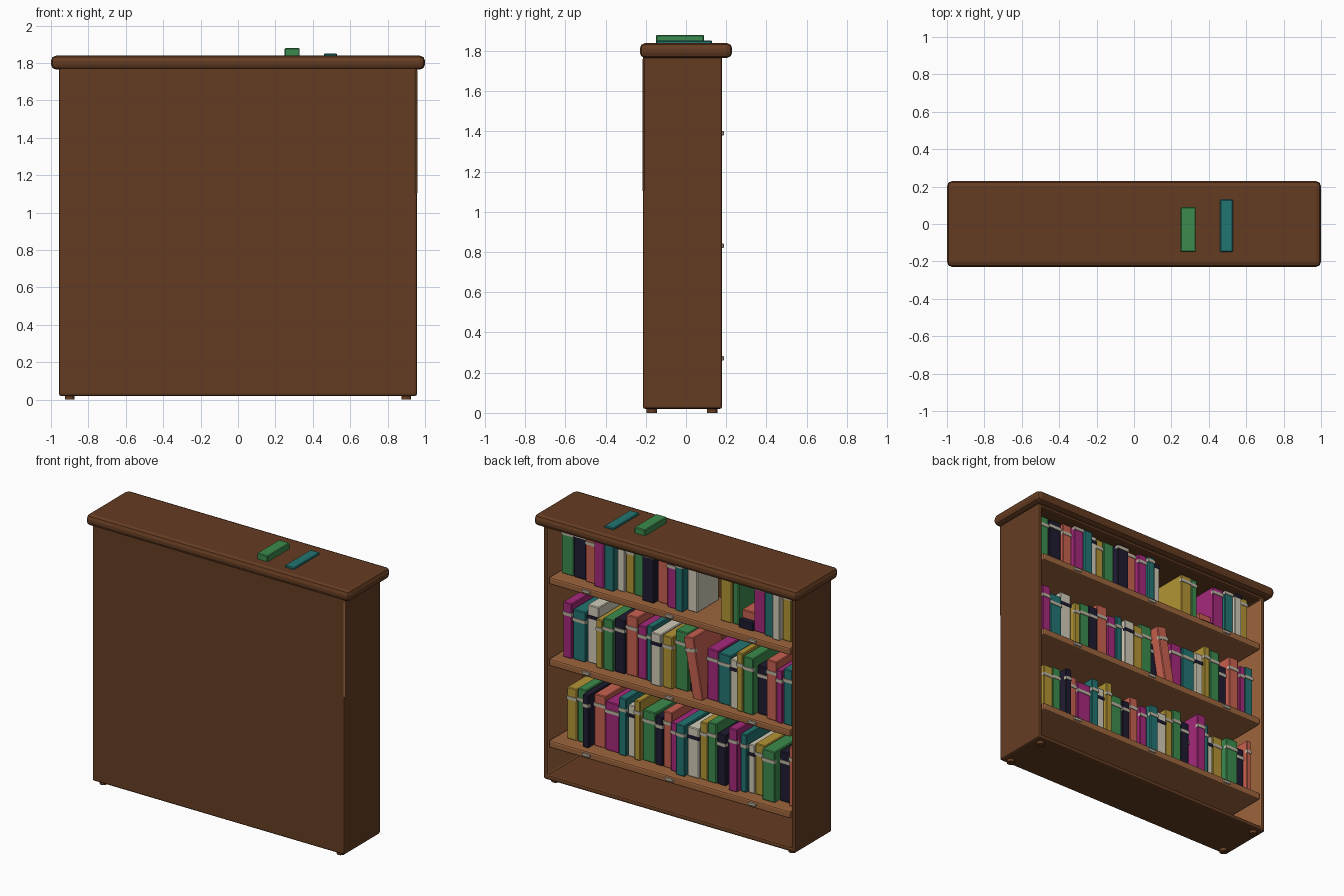
import bpy, bmesh, math, random
from mathutils import Matrix, Vector

random.seed(4)
cube = bpy.data.objects.get("Cube")
if cube:
    bpy.data.objects.remove(cube, do_unlink=True)


def material(name, r, g, b):
    m = bpy.data.materials.new(name)
    m.use_nodes = True
    m.diffuse_color = (r, g, b, 1)
    m.node_tree.nodes["Principled BSDF"].inputs["Base Color"].default_value = (r, g, b, 1)
    return m


dark_wood = material("dark wood", .13, .046, .016)
light_wood = material("light wood", .34, .13, .047)
label = material("label", .50, .46, .36)
cloth = {
    "G": material("green cloth", .045, .26, .075),
    "N": material("navy cloth", .014, .012, .032),
    "C": material("coral cloth", .58, .12, .08),
    "M": material("magenta cloth", .38, .022, .20),
    "T": material("teal cloth", .016, .18, .17),
    "W": material("cream cloth", .64, .60, .48),
    "Y": material("mustard cloth", .45, .30, .035),
}


def finish(bm, name, mats, bevel=0, segments=1):
    mesh = bpy.data.meshes.new(name)
    bm.to_mesh(mesh)
    bm.free()
    for m in mats:
        mesh.materials.append(m)
    ob = bpy.data.objects.new(name, mesh)
    bpy.context.scene.collection.objects.link(ob)
    if bevel:
        mod = ob.modifiers.new("soft edges", "BEVEL")
        mod.width, mod.segments = bevel, segments
    return ob


def add_box(bm, lo, hi, mat=0):
    lo, hi = Vector(lo), Vector(hi)
    matrix = Matrix.Translation((lo + hi) / 2) @ Matrix.Diagonal((*(hi - lo), 1))
    verts = bmesh.ops.create_cube(bm, size=1, matrix=matrix)["verts"]
    for f in {f for v in verts for f in v.link_faces}:
        f.material_index = mat
    return verts


def box(name, lo, hi, mat, bevel=0, segments=1):
    bm = bmesh.new()
    add_box(bm, lo, hi)
    return finish(bm, name, [mat], bevel, segments)


# Case: a box hollowed from the open side, with light inner side walls
bm = bmesh.new()
add_box(bm, (-.957, -.215, .02), (.957, .18, 1.78))
bm.normal_update()
opening = max(bm.faces, key=lambda f: f.normal.y)
bmesh.ops.inset_individual(bm, faces=[opening], thickness=.045)
cavity = bmesh.ops.extrude_discrete_faces(bm, faces=[opening])["faces"][0]
bmesh.ops.translate(bm, verts=cavity.verts, vec=(0, -.37, 0))
bm.normal_update()
for f in bm.faces:
    if abs(f.normal.x) > .9 and abs(f.calc_center_median().x) < .93:
        f.material_index = 1
finish(bm, "case", [dark_wood, light_wood], .012, 2)

box("top_board", (-1, -.23, 1.765), (1, .23, 1.84), dark_wood, .028, 2)
box("worn_corner", (.947, -.2165, 1.1), (.9585, -.205, 1.765), light_wood, .006)

# Feet
for x in (-.9, .9):
    for y in (-.17, .13):
        bm = bmesh.new()
        bmesh.ops.create_cone(bm, cap_ends=True, segments=12, radius1=.026, radius2=.026,
                              depth=.03, matrix=Matrix.Translation((x, y, .015)))
        finish(bm, "foot", [dark_wood])

# Shelves with small label holders on the edge
SHELF_Z = {"top": 1.39, "middle": .83, "low": .27}
for level, z in SHELF_Z.items():
    box(level + "_shelf", (-.915, -.195, z - .025), (.915, .18, z + .025), light_wood, .01, 2)
    for x in (-.63, 0, .63):
        box("label_holder", (x - .03, .175, z - .01), (x + .03, .188, z + .012), label, .003)


def book(color, x_left, width, z, height, front, lean=0):
    """Upright book, spine facing the open side, with a band near the spine top."""
    x0, x1 = x_left - width, x_left
    bm = bmesh.new()
    verts = add_box(bm, (x0, -.15, z), (x1, front, z + height))
    edges = list({e for v in verts for e in v.link_edges})
    bmesh.ops.bevel(bm, geom=edges, offset=.005, segments=1, affect="EDGES")
    band = z + height * .77
    add_box(bm, (x0 - .001, front - .02, band), (x1 + .001, front + .004, band + .022), 1)
    if lean:
        bmesh.ops.rotate(bm, verts=bm.verts, cent=(x0, 0, z),
                         matrix=Matrix.Rotation(math.radians(lean), 3, "Y"))
    finish(bm, "book", [cloth[color], cloth["N"] if color == "W" else label])


# Rows run from the left wall to the right; a dot is a gap, widths in hundredths
ROWS = [
    ("top", .885, "GNCMTWYGNCMTW.YG.MTWY",
     [9.5, 10, 8, 8, 7.5, 6, 6.5, 8.5, 9.5, 9, 7, 6, 8, 17.5, 9, 5, 12, 9, 7, 6, 7]),
    ("middle", .86, "MTWYGNCMTWYGNCMTWYGNCMT",
     [7, 10, 9, 5, 8, 8, 9, 7, 5, 8, 8, 10, 7, 8, 9, 10, 6, 5, 8, 9, 8, 5, 7]),
    ("low", .84, "YGNCMTWYGNCMTWYGNCMTWYGNC",
     [8, 7, 5, 9, 11, 6, 6, 5, 10, 6, 7, 6, 7, 9, 6, 7, 7, 4, 7, 5, 5, 8, 10, 9, 4]),
]
# Books that differ from their row: height, front, lean
SPECIAL = {
    ("top", 4): (.437, .13, 0),
    ("top", 7): (.465, .09, 0),
    ("middle", 12): (.30, .07, 0),
    ("middle", 13): (.42, .14, 10),
    ("low", 17): (.30, .06, 0),
    ("low", 18): (.43, .14, 0),
}
for level, x, colors, widths in ROWS:
    for i, (c, w) in enumerate(zip(colors, widths)):
        w /= 100
        usual = (random.uniform(.33, .41), random.uniform(.08, .14), 0)
        height, front, lean = SPECIAL.get((level, i), usual)
        if c != ".":
            book(c, x, w - .004, SHELF_Z[level] + .025, height, front, lean)
        x -= w

# Two books lying flat in the top row
box("flat_book_lower", (-.588, -.15, 1.415), (-.474, .11, 1.47), cloth["N"], .005)
box("flat_book_upper", (-.585, -.15, 1.47), (-.48, .08, 1.53), cloth["C"], .005)
